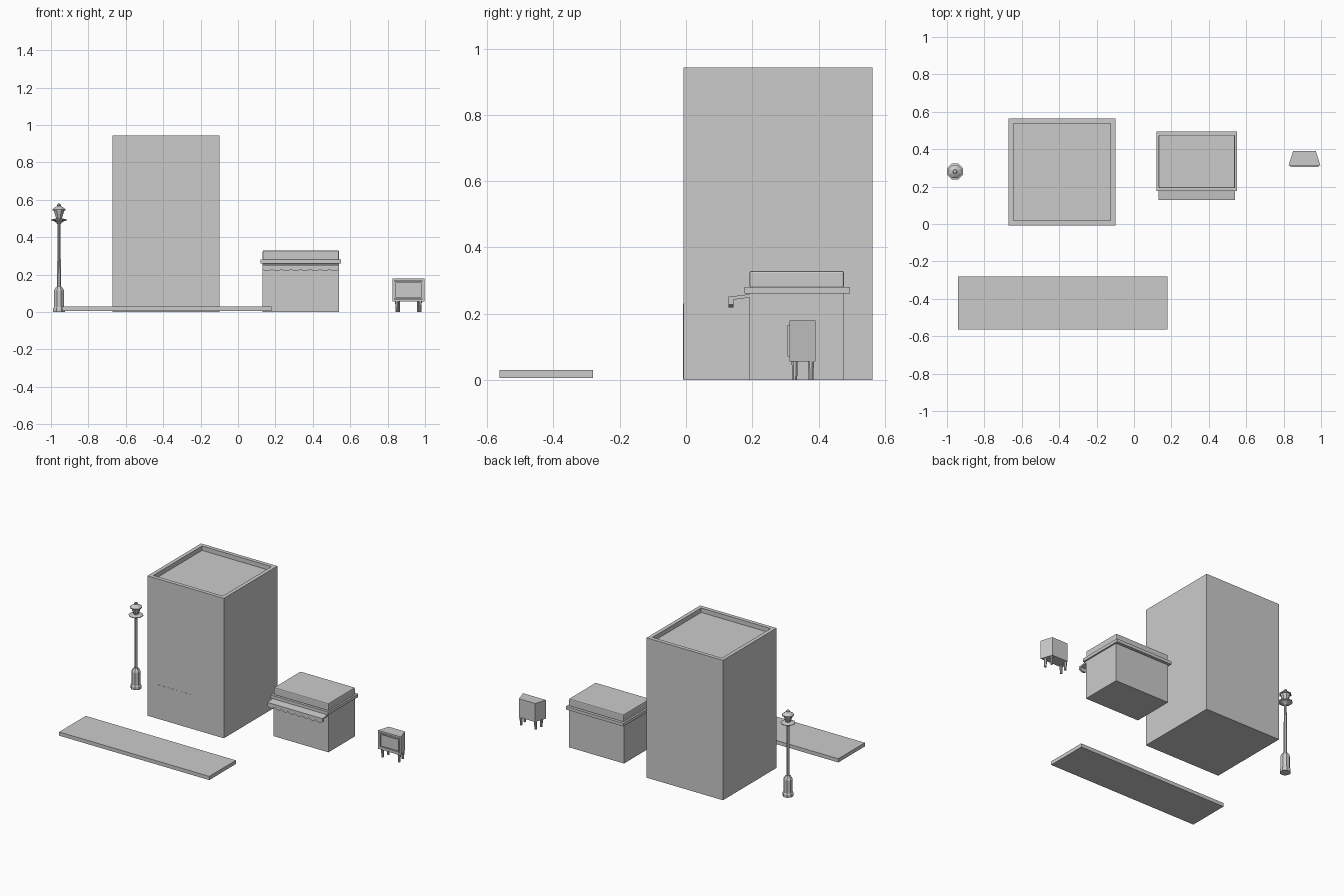
import bpy, bmesh, math

if "Cube" in bpy.data.objects:
    bpy.data.objects.remove(bpy.data.objects["Cube"])


def make(name, verts, faces):
    me = bpy.data.meshes.new(name)
    me.from_pydata(verts, [], faces)
    bm = bmesh.new()
    bm.from_mesh(me)
    bmesh.ops.recalc_face_normals(bm, faces=bm.faces)
    bm.to_mesh(me)
    bm.free()
    ob = bpy.data.objects.new(name, me)
    bpy.context.collection.objects.link(ob)
    return ob


def box(name, x0, x1, y0, y1, z0, z1, bevel=0):
    v = [(x, y, z) for z in (z0, z1) for x, y in ((x0, y0), (x1, y0), (x1, y1), (x0, y1))]
    f = [(3, 2, 1, 0), (4, 5, 6, 7)] + [(i, (i + 1) % 4, (i + 1) % 4 + 4, i + 4) for i in range(4)]
    ob = make(name, v, f)
    if bevel:
        m = ob.modifiers.new("bevel", 'BEVEL')
        m.width = bevel
        m.segments = 2
    return ob


def lathe(name, cx, cy, profile, sides):
    n = sides
    v = [(cx + r * math.cos(2 * math.pi * (i + .5) / n), cy + r * math.sin(2 * math.pi * (i + .5) / n), z)
         for r, z in profile for i in range(n)]
    f = [(k * n + i, k * n + (i + 1) % n, (k + 1) * n + (i + 1) % n, (k + 1) * n + i)
         for k in range(len(profile) - 1) for i in range(n)]
    f += [tuple(range(n))[::-1], tuple(range(len(v) - n, len(v)))]
    return make(name, v, f)


def recess(ob, test, inset, depth):
    # inset the chosen face and push it inwards
    bm = bmesh.new()
    bm.from_mesh(ob.data)
    bm.normal_update()
    face = [f for f in bm.faces if test(f.normal)]
    bmesh.ops.inset_region(bm, faces=face, thickness=inset)
    if depth:
        n = face[0].normal.copy()
        r = bmesh.ops.extrude_discrete_faces(bm, faces=face)
        bmesh.ops.translate(bm, verts=r['faces'][0].verts, vec=-n * depth)
    bm.to_mesh(ob.data)
    bm.free()


def up(n):
    return n.z > .9


def forward(n):
    return n.y < -.9


# pavement
box("pavement", -.94, .18, -.563, -.28, .005, .03)

# tall building with roof parapet
box("building_ground_floor", -.67, -.10, -.008, .563, 0, .262)
tower = box("building_tower", -.67, -.10, -.008, .563, .262, .943)
recess(tower, up, .037, .03)
box("shopfront_panel", -.60, -.33, -.009, .02, .002, .23)

# small shop
box("shop_walls", .13, .54, .192, .475, 0, .262)
box("shop_cornice", .12, .55, .176, .495, .26, .281)
box("shop_roof", .132, .54, .192, .477, .278, .329, .006)

# awning with scalloped front valance
slope = [(.195, .259), (.129, .251), (.129, .240), (.195, .249)]
v = [(x, y, z) for x in (.13, .54) for y, z in slope]
make("awning_top", v, [(0, 1, 2, 3), (7, 6, 5, 4)] + [(i, i + 4, (i + 1) % 4 + 4, (i + 1) % 4) for i in range(4)])
v, f, steps = [], [], 64
for i in range(steps + 1):
    x = .13 + .41 * i / steps
    low = .228 - .010 * abs(math.sin(math.pi * 8 * i / steps))
    v += [(x, .129, .251), (x, .129, low), (x, .143, low), (x, .143, .246)]
    if i:
        f += [(4 * i - 4 + k, 4 * i + k, 4 * i + (k + 1) % 4, 4 * i - 4 + (k + 1) % 4) for k in range(4)]
make("awning_valance", v, f + [(0, 1, 2, 3), tuple(range(4 * steps, 4 * steps + 4))])

# cabinet on legs, narrowing towards the back, with recessed screen
v = [(x, y, z) for z in (.055, .18) for x, y in ((.826, .312), (.997, .312), (.972, .391), (.851, .391))]
cabinet = make("cabinet", v, [(0, 1, 2, 3), (4, 5, 6, 7)] + [(i, (i + 1) % 4, (i + 1) % 4 + 4, i + 4) for i in range(4)])
recess(cabinet, forward, .017, .012)
for s in (-1, 1):
    box("cabinet_side_trim", .9115 + s * .07 - .004, .9115 + s * .07 + .004, .306, .315, .073, .164)
    z = .118 + s * .044
    box("cabinet_edge_trim", .8415, .9815, .306, .315, z - .004, z + .004)
    for y, w in ((.328, .062), (.377, .054)):
        x = .9115 + s * w
        lathe("cabinet_leg", x, y, [(.008, 0), (.010, .057)], 8)

# street lamp
X, Y = -.957, .28
lathe("lamp_base", X, Y, [(.034, 0), (.034, .020), (.029, .027), (.029, .115), (.020, .13), (.014, .137)], 8)
lathe("lamp_post", X, Y, [(.011, .13), (.009, .47), (.014, .475), (.018, .482)], 8)
lathe("lamp_collar", X, Y, [(.014, .477), (.028, .485), (.046, .490), (.046, .494), (.020, .500)], 8)
lathe("lamp_lantern", X, Y, [(.014, .495), (.032, .545)], 8)
lathe("lamp_cap", X, Y, [(.038, .543), (.038, .549), (.022, .560), (.010, .566)], 8)
lathe("lamp_finial", X, Y, [(.006, .563), (.012, .570), (.010, .576), (.003, .580)], 8)
